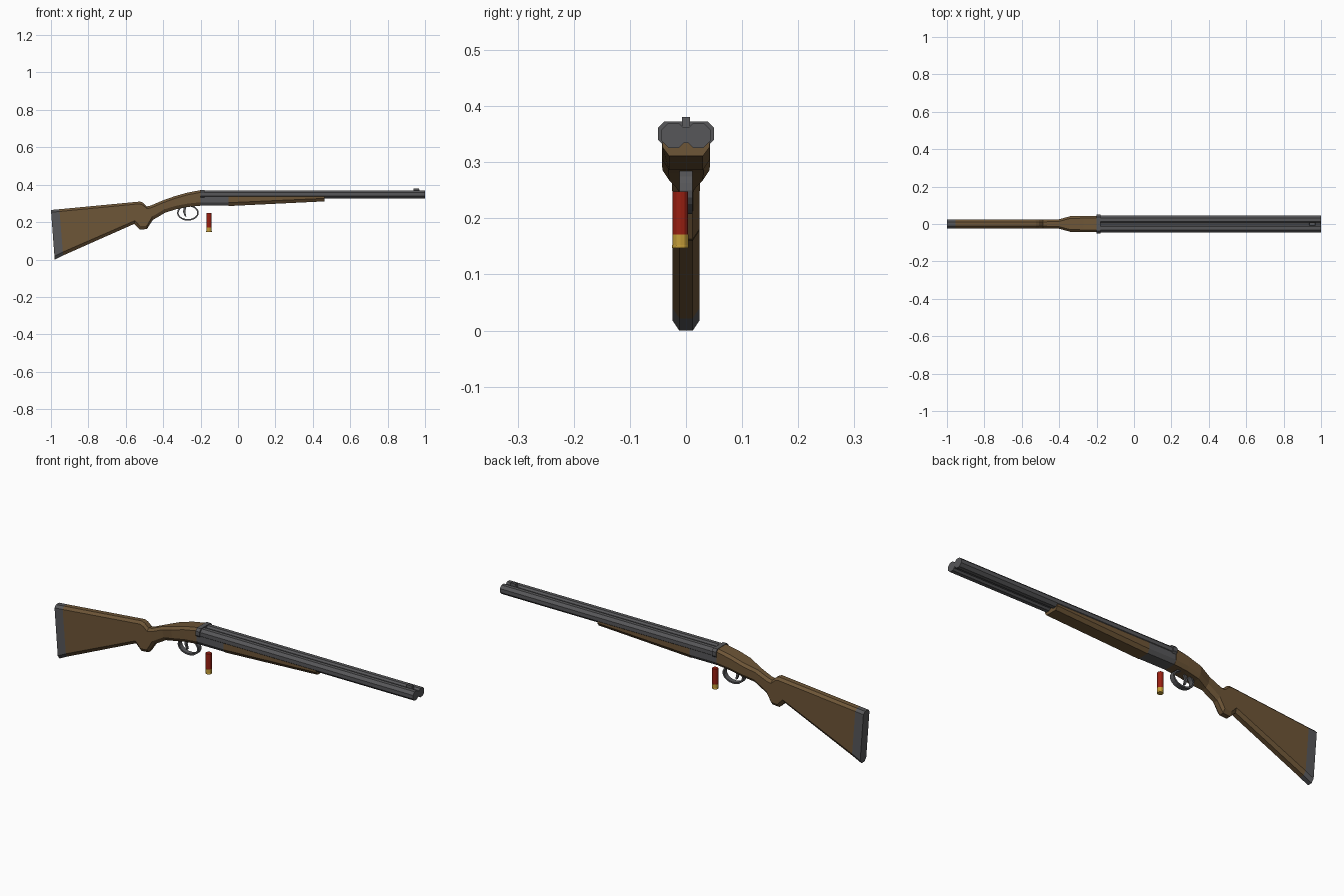
import bpy, bmesh, math

if "Cube" in bpy.data.objects:
    bpy.data.objects.remove(bpy.data.objects["Cube"])


def material(name, rgb):
    m = bpy.data.materials.new(name)
    m.diffuse_color = (*rgb, 1)
    m.use_nodes = True
    m.node_tree.nodes["Principled BSDF"].inputs["Base Color"].default_value = m.diffuse_color
    return m


WOOD = material("walnut wood", (0.155, 0.092, 0.038))
STEEL = material("gun steel", (0.095, 0.095, 0.1))
RED = material("red plastic", (0.32, 0.014, 0.006))
BRASS = material("brass", (0.56, 0.34, 0.04))


def loft(name, rings, mat, closed=False):
    """Skin a list of equal-length point rings, capping the ends unless closed."""
    bm = bmesh.new()
    vr = [[bm.verts.new(p) for p in r] for r in rings]
    n = len(vr[0])
    pairs = list(zip(vr, vr[1:]))
    if closed:
        pairs.append((vr[-1], vr[0]))
    else:
        bm.faces.new(vr[0])
        bm.faces.new(vr[-1])
    for a, b in pairs:
        for i in range(n):
            j = (i + 1) % n
            bm.faces.new((a[i], a[j], b[j], b[i]))
    bmesh.ops.recalc_face_normals(bm, faces=bm.faces)
    me = bpy.data.meshes.new(name)
    bm.to_mesh(me)
    bm.free()
    me.materials.append(mat)
    ob = bpy.data.objects.new(name, me)
    bpy.context.collection.objects.link(ob)
    return ob


def section(tx, tz, bx, bz, w, top=(0.012, 0.012), bot=(0.012, 0.018)):
    """Chamfered rectangle between a top point and a bottom point."""
    h = tz - bz

    def p(y, z):
        return (bx + (tx - bx) * (z - bz) / h, y, z)
    half = [(w - top[0], tz), (w, tz - top[1]), (w, bz + bot[1]), (w - bot[0], bz)]
    return [p(y, z) for y, z in half] + [p(-y, z) for y, z in reversed(half)]


def octagon_x(x, cy, cz, apothem):
    r = apothem / math.cos(math.pi / 8)
    return [(x, cy + r * math.cos(math.pi / 8 + i * math.pi / 4),
             cz + r * math.sin(math.pi / 8 + i * math.pi / 4)) for i in range(8)]


def disc_z(z, cx, cy, r, n=12):
    return [(cx + r * math.cos(2 * math.pi * i / n),
             cy + r * math.sin(2 * math.pi * i / n), z) for i in range(n)]


def box(name, x0, x1, w, z0, z1, mat):
    return loft(name, [[(x, -w, z0), (x, w, z0), (x, w, z1), (x, -w, z1)]
                       for x in (x0, x1)], mat)


# Stock and butt pad
stations = [
    (-1.0, .265, -.98, .0, .024),
    (-.955, .269, -.935, .022, .024),
    (-.524, .31, -.556, .19, .024),
    (-.508, .304, -.526, .16, .024),
    (-.487, .284, -.487, .163, .024),
    (-.468, .288, -.455, .212, .024),
    (-.405, .315, -.39, .25, .025),
    (-.34, .338, -.335, .268, .042),
    (-.27, .358, -.27, .281, .043),
    (-.2, .371, -.2, .288, .043),
]
loft("butt_pad", [section(*s) for s in stations[:2]], STEEL)
loft("stock", [section(*s) for s in stations[1:]], WOOD)

# Receiver and breech collar
loft("receiver", [section(x, .342, x, .288, .042, (.004, .004)) for x in (-.2, -.05)], STEEL)
loft("breech_collar", [section(x, .373, x, .328, .05, (.012, .012), (.012, .012))
                       for x in (-.2, -.178)], STEEL)

# Fore-end, tapering upward toward the muzzle
loft("fore_end", [section(-.05, .34, -.05, .286, .042, (.003, .003), (.012, .018)),
                  section(.462, .34, .462, .311, .042, (.003, .003), (.012, .016))], WOOD)

# Twin octagonal barrels, rib and front sight
for side, label in ((-1, "near"), (1, "far")):
    loft("barrel_" + label, [octagon_x(x, side * .0222, .348, .0222) for x in (-.19, 1)], STEEL)
box("barrel_rib", -.18, .998, .007, .334, .362, STEEL)
loft("front_sight", [[(x0, y, .358), (x0 + .004, y, .381), (x1 - .004, y, .381), (x1, y, .358)]
                     for y, x0, x1 in ((-.007, .935, .972), (.007, .935, .972))], STEEL)

# Trigger guard: oval strap with its top buried in the stock
guard = []
for i in range(20):
    a = 2 * math.pi * i / 20
    c, s = math.cos(a), math.sin(a)
    guard.append([(-.268 + (.058 - t) * c, y, .25 + (.042 - t) * s)
                  for t, y in ((0, -.012), (0, .012), (.008, .012), (.008, -.012))])
loft("trigger_guard", guard, STEEL, closed=True)

# Trigger
loft("trigger", [[(x - t, -.005, z), (x + t, -.005, z), (x + t, .005, z), (x - t, .005, z)]
                 for x, z, t in ((-.282, .285, .007), (-.288, .255, .006), (-.28, .23, .004))], STEEL)

# Loose shell below the receiver
loft("shell_case", [disc_z(z, -.155, -.01, .0138) for z in (.171, .248)], RED)
loft("shell_base", [disc_z(z, -.155, -.01, r) for z, r in
                    ((.147, .0148), (.152, .0148), (.153, .0142), (.171, .0142))], BRASS)
